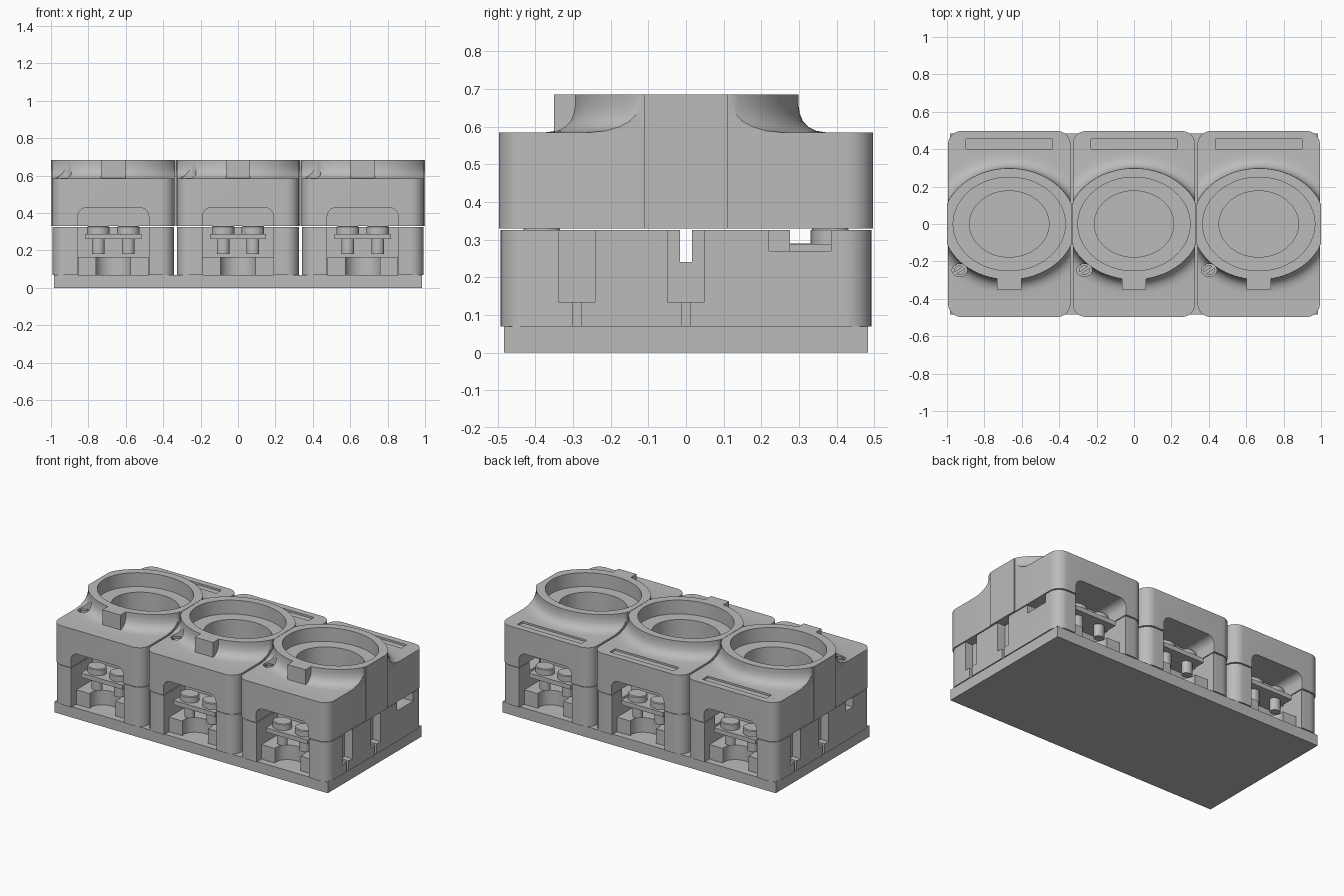
import bpy, bmesh, math
from mathutils import Matrix

cube = bpy.data.objects.get("Cube")
if cube:
    bpy.data.objects.remove(cube, do_unlink=True)

grey = bpy.data.materials.new("light_grey")
grey.use_nodes = True
GREY = (0.5, 0.5, 0.5, 1)
grey.diffuse_color = GREY
grey.node_tree.nodes["Principled BSDF"].inputs["Base Color"].default_value = GREY

STRETCH = 1.2      # round parts are wider along x
PITCH = 0.667      # spacing of the three modules


def finish(name, bm):
    bmesh.ops.recalc_face_normals(bm, faces=bm.faces)
    mesh = bpy.data.meshes.new(name)
    bm.to_mesh(mesh)
    bm.free()
    mesh.materials.append(grey)
    ob = bpy.data.objects.new(name, mesh)
    bpy.context.collection.objects.link(ob)
    return ob


def box(name, x, y, z, turn=0):
    bm = bmesh.new()
    bmesh.ops.create_cube(bm, size=1)
    centre = [(a + b) / 2 for a, b in (x, y, z)]
    size = [b - a for a, b in (x, y, z)]
    m = Matrix.Translation(centre) @ Matrix.Rotation(turn, 4, 'Z') @ Matrix.Diagonal((*size, 1))
    bm.transform(m)
    return finish(name, bm)


def prism(name, points, low, high, matrix=None):
    """Outline in xy extruded from low to high."""
    bm = bmesh.new()
    face = bm.faces.new([bm.verts.new((px, py, low)) for px, py in points])
    new = bmesh.ops.extrude_face_region(bm, geom=[face])["geom"]
    bmesh.ops.translate(bm, vec=(0, 0, high - low),
                        verts=[v for v in new if isinstance(v, bmesh.types.BMVert)])
    if matrix:
        bm.transform(matrix)
    return finish(name, bm)


def rounded(hx, hy, r, cy=0):
    pts = []
    for i, (sx, sy) in enumerate(((1, 1), (-1, 1), (-1, -1), (1, -1))):
        for k in range(9):
            a = math.pi / 2 * (i + k / 8)
            pts.append((sx * (hx - r) + r * math.cos(a), cy + sy * (hy - r) + r * math.sin(a)))
    return pts


def lathe(name, profile, at=(0, 0), segs=64, stretch=STRETCH):
    """Solid of revolution about z; profile is (radius, height) from bottom to top."""
    bm = bmesh.new()
    rings = []
    for r, z in profile:
        rings.append([bm.verts.new((at[0] + stretch * r * math.cos(2 * math.pi * k / segs),
                                    at[1] + r * math.sin(2 * math.pi * k / segs), z))
                      for k in range(segs)])
    for a, b in zip(rings, rings[1:]):
        for k in range(segs):
            j = (k + 1) % segs
            bm.faces.new((a[k], a[j], b[j], b[k]))
    bm.faces.new(rings[0])
    bm.faces.new(rings[-1])
    return finish(name, bm)


def combine(ob, other, operation='DIFFERENCE'):
    bpy.context.view_layer.objects.active = ob
    mod = ob.modifiers.new(operation.lower(), 'BOOLEAN')
    mod.operation, mod.solver, mod.object = operation, 'EXACT', other
    bpy.ops.object.modifier_apply(modifier=mod.name)
    bpy.data.objects.remove(other, do_unlink=True)


def smooth(ob):
    bpy.ops.object.select_all(action='DESELECT')
    ob.select_set(True)
    bpy.context.view_layer.objects.active = ob
    bpy.ops.object.shade_smooth_by_angle(angle=math.radians(30))


def cut_openings(ob):
    """Arched terminal openings at both ends."""
    upright = Matrix.Rotation(math.pi / 2, 4, 'X')
    for low, high in ((0.275, 0.6), (-0.6, -0.275)):
        combine(ob, prism("opening_cutter", rounded(0.19, 0.24, 0.05, 0.19), low, high, upright))


# Lower housing: openings, contact well and side slots
lower = prism("lower_housing", rounded(0.325, 0.492, 0.07), 0.07, 0.325)
cut_openings(lower)
combine(lower, lathe("well_cutter", [(0.177, 0.24), (0.177, 0.5)]))


def both_sides(s, x0, x1, y, z):
    """Cut on side s, with y reversed on the opposite side."""
    combine(lower, box("slot_cutter", sorted((s * x0, s * x1)),
                       sorted((s * y[0], s * y[1])), z))


for s in (1, -1):
    for c in (0, -0.29):
        both_sides(s, 0.27, 0.4, (c - 0.049, c + 0.049), (0.135, 0.4))
        both_sides(s, 0.28, 0.4, (c - 0.011, c + 0.011), (0.06, 0.2))
    both_sides(s, 0.15, 0.4, (-0.016, 0.016), (0.24, 0.4))
both_sides(1, 0.2, 0.4, (0.22, 0.385), (0.27, 0.4))
both_sides(1, 0.17, 0.4, (0.276, 0.385), (0.27, 0.4))
both_sides(-1, 0.2, 0.4, (0.23, 0.3), (0.265, 0.4))
both_sides(-1, 0.17, 0.4, (-0.33, -0.276), (0.29, 0.4))

# Upper housing with flared collar
upper = prism("upper_housing", rounded(0.327, 0.497, 0.07), 0.33, 0.585)
flare = [(0.37, 0.5), (0.37, 0.585), (0.345, 0.589), (0.325, 0.599),
         (0.31, 0.615), (0.302, 0.635), (0.298, 0.66), (0.298, 0.685)]
collar = lathe("collar", flare)
combine(collar, box("trim", (-0.3265, 0.3265), (-0.49, 0.49), (0.4, 0.8)), 'INTERSECT')
combine(upper, collar, 'UNION')
combine(upper, box("side_pad", (-0.3325, 0.3325), (-0.11, 0.11), (0.33, 0.685)), 'UNION')
combine(upper, box("tab", (-0.065, 0.065), (-0.35, -0.27), (0.58, 0.685)), 'UNION')
combine(upper, lathe("seat_cutter", [(0.25, 0.595), (0.25, 0.8)]))
combine(upper, lathe("well_cutter", [(0.177, 0.2), (0.177, 0.7)]))
cut_openings(upper)

# Tab hole, label recess and small adjuster well
circle = [(0.665 + 0.013 * math.cos(k * math.pi / 10), -0.33 + 0.013 * math.sin(k * math.pi / 10))
          for k in range(20)]
sideways = Matrix(((0, 0, 1, 0), (0, 1, 0, 0), (1, 0, 0, 0), (0, 0, 0, 1)))
combine(upper, prism("tab_hole_cutter", circle, -0.1, 0.1, sideways))
combine(upper, box("label_cutter", (-0.23, 0.23), (0.4, 0.455), (0.573, 0.7)))
ADJ = (-0.265, -0.247)
combine(upper, lathe("adjuster_cutter", [(0.034, 0.57), (0.034, 0.8)], ADJ, 32))
adjuster = lathe("adjuster_screw", [(0.025, 0.56), (0.025, 0.585)], ADJ, 32)
for off in (0,):
    combine(adjuster, box("slot_cutter", (ADJ[0] - 0.05, ADJ[0] + 0.05),
                          (ADJ[1] - 0.006, ADJ[1] + 0.006), (0.575, 0.7), math.radians(35)))

parts = [lower, upper, adjuster]

# Terminal hardware, repeated at front and back
for end, s in (("front", -1), ("back", 1)):
    block = box(end + "_terminal_block", (-0.189, 0.189), sorted((s * 0.27, s * 0.44)), (0.065, 0.165))
    combine(block, lathe("notch_cutter", [(0.08, 0.03), (0.08, 0.3)], (0, s * 0.42), 48))
    plate = box(end + "_terminal_plate", (-0.15, 0.15), sorted((s * 0.27, s * 0.45)), (0.26, 0.289))
    parts += [block, plate]
    for side, x in (("right", -0.08), ("left", 0.08)):
        parts.append(lathe(f"{end}_{side}_terminal_screw",
                           [(0.028, 0.18), (0.028, 0.275), (0.05, 0.289), (0.05, 0.325), (0.046, 0.33)],
                           (x, s * 0.383), 32))

# Three identical modules on one base
for ob in parts:
    smooth(ob)
    for name, x in (("right", -PITCH), ("left", PITCH)):
        twin = ob.copy()
        twin.name = f"{name}_{ob.name}"
        twin.location.x = x
        bpy.context.collection.objects.link(twin)
    ob.name = "middle_" + ob.name

box("base_plate", (-0.985, 0.985), (-0.483, 0.483), (0, 0.07))
